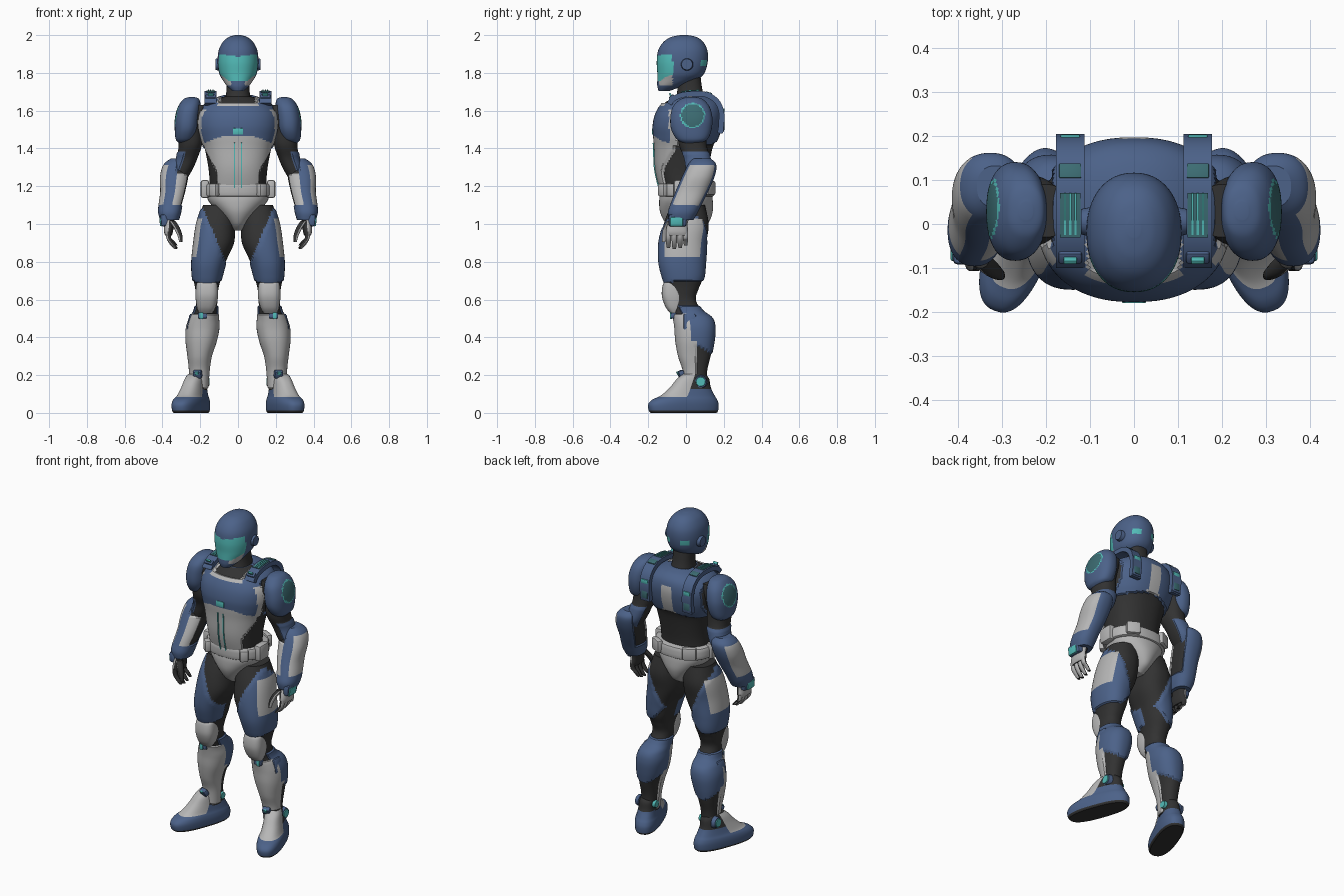
import bpy, bmesh, math
from mathutils import Matrix, Vector

if "Cube" in bpy.data.objects:
    bpy.data.objects.remove(bpy.data.objects["Cube"])

COLS = [("navy_armour", (.072, .122, .25)), ("light_grey", (.47, .47, .47)), ("black_suit", (.032, .032, .032)),
        ("bright_teal", (.085, .5, .48)), ("dim_teal", (.045, .15, .17))]
MATS = []
for nm, c in COLS:
    m = bpy.data.materials.new(nm)
    m.diffuse_color = (*c, 1)
    m.use_nodes = True
    m.node_tree.nodes["Principled BSDF"].inputs["Base Color"].default_value = m.diffuse_color
    MATS.append(m)
NAVY, GREY, BLACK, TEAL, DIM = range(5)

def finish(bm, name, mirror=False, sharp=32):
    bmesh.ops.recalc_face_normals(bm, faces=bm.faces)
    for f in bm.faces:
        f.smooth = True
    for e in bm.edges:
        e.smooth = len(e.link_faces) == 2 and e.calc_face_angle(0) < math.radians(sharp)
    me = bpy.data.meshes.new(name)
    bm.to_mesh(me)
    bm.free()
    for m in MATS:
        me.materials.append(m)
    ob = bpy.data.objects.new(name, me)
    bpy.context.collection.objects.link(ob)
    if mirror:
        ob.modifiers.new("mirror", 'MIRROR').use_mirror_merge = False
    return ob

def spline(pts, k):
    out = []
    for i in range(len(pts) - 1):
        a, b, c, d = pts[max(i - 1, 0)], pts[i], pts[i + 1], pts[min(i + 2, len(pts) - 1)]
        for s in range(k):
            t = s / k
            out.append([.5 * (2 * q + (r - p) * t + (2 * p - 5 * q + 4 * r - w) * t * t
                        + (3 * q - p - 3 * r + w) * t ** 3) for p, q, r, w in zip(a, b, c, d)])
    return out + [list(pts[-1])]

# Stacked rounded sections (centre x, z, half width, front y, back y); rule picks each face colour
def loft(name, rings, rule, n=48, k=6, p=2.3, up=.006, mirror=False, spin=0):
    bm = bmesh.new()
    col = rule if callable(rule) else (lambda *a: rule)
    rows = []
    for cx, z, rx, y0, y1 in spline(rings, k):
        row = []
        for j in range(n):
            a = 2 * math.pi * j / n
            c, s = math.cos(a), math.sin(a)
            row.append(bm.verts.new((cx + rx * math.copysign(abs(c) ** (2 / p), c),
                       (y0 + y1) / 2 + (y1 - y0) / 2 * math.copysign(abs(s) ** (2 / p), s), z)))
        rows.append(row)
    for r0, r1 in zip(rows, rows[1:]):
        for j in range(n):
            f = bm.faces.new((r0[j], r0[(j + 1) % n], r1[(j + 1) % n], r1[j]))
            a = 2 * math.pi * (j + .5) / n
            f.material_index = col(*f.calc_center_median(), math.cos(a), math.sin(a))
    for row in (rows[0], rows[-1]):
        f = bm.faces.new(row)
        f.material_index = col(*f.calc_center_median(), 0, 0)
    bmesh.ops.recalc_face_normals(bm, faces=bm.faces)
    bm.normal_update()
    # armour plates stand proud of the black suit
    if callable(rule) and up:
        move = [(v, v.normal * up) for v in bm.verts if all(f.material_index != BLACK for f in v.link_faces)]
        for v, d in move:
            v.co += d
    if spin:
        bmesh.ops.rotate(bm, verts=bm.verts, cent=(.205, .07, 0), matrix=Matrix.Rotation(spin, 3, 'Z'))
    return finish(bm, name, mirror)

def box(name, loc, size, mat, rot=(0, 0, 0), bevel=.006, mirror=False):
    bm = bmesh.new()
    bmesh.ops.create_cube(bm, size=1)
    bmesh.ops.scale(bm, vec=size, verts=bm.verts)
    bmesh.ops.bevel(bm, geom=bm.edges[:], offset=bevel, segments=2, affect='EDGES', profile=.5)
    for i, ax in enumerate("XYZ"):
        bmesh.ops.rotate(bm, verts=bm.verts, matrix=Matrix.Rotation(rot[i], 3, ax))
    bmesh.ops.translate(bm, vec=loc, verts=bm.verts)
    for f in bm.faces:
        f.material_index = mat
    return finish(bm, name, mirror)

# Disc whose axis points along x
def disc(name, loc, r, depth, mat, tilt=0):
    bm = bmesh.new()
    bmesh.ops.create_cone(bm, cap_ends=True, segments=28, radius1=r, radius2=r * .85, depth=depth)
    bmesh.ops.rotate(bm, verts=bm.verts, matrix=Matrix.Rotation(math.pi / 2 + tilt, 3, 'Y'))
    bmesh.ops.translate(bm, vec=loc, verts=bm.verts)
    for f in bm.faces:
        f.material_index = mat
    return finish(bm, name, True)

# Flat band swept along a (y, z) path at fixed x
def ribbon(name, x, path, w, t, mat, k=4):
    bm = bmesh.new()
    pts = [Vector(q) for q in spline(path, k)]
    rows = []
    for i, q in enumerate(pts):
        d = (pts[min(i + 1, len(pts) - 1)] - pts[max(i - 1, 0)]).normalized()
        nv = Vector((-d.y, d.x)) * t / 2
        rows.append([bm.verts.new((x + sx * w / 2, q.x + s * nv.x, q.y + s * nv.y))
                     for sx, s in ((-1, -1), (1, -1), (1, 1), (-1, 1))])
    for a, b in zip(rows, rows[1:]):
        for j in range(4):
            bm.faces.new((a[j], a[(j + 1) % 4], b[(j + 1) % 4], b[j]))
    bm.faces.new(rows[0])
    bm.faces.new(rows[-1])
    for f in bm.faces:
        f.material_index = mat
    return finish(bm, name, True)

# Helmet with visor, jaw and ear discs
def helmet_rule(x, y, z, u, v):
    ax = abs(x)
    if y < -.07 and z < 1.885 + .15 * ax:
        if z > 1.755 + .75 * max(0, ax - .045):
            return TEAL
        if z > 1.735 and ax > .035:
            return GREY
    if y > .06 and 1.84 < z < 1.865 and .03 < ax < .08:
        return TEAL
    return NAVY
loft("helmet", [(0, 1.705, .03, -.145, -.085), (0, 1.73, .058, -.152, -.02), (0, 1.765, .083, -.152, .06),
                (0, 1.80, .1, -.152, .098), (0, 1.86, .108, -.155, .115), (0, 1.92, .102, -.147, .113),
                (0, 1.965, .079, -.118, .09), (0, 1.99, .048, -.078, .055), (0, 2.0, .015, -.03, .01)],
     helmet_rule, n=64, k=8, up=0, p=2.2)
disc("ear_disc", (.108, .005, 1.845), .034, .024, NAVY)
loft("neck", [(0, 1.58, .085, -.07, .12), (0, 1.66, .068, -.055, .1), (0, 1.72, .06, -.045, .085),
              (0, 1.8, .06, -.05, .075)], BLACK)

# Torso
def torso_rule(x, y, z, u, v):
    ax = abs(x)
    if v < 0:
        if z > 1.62 and ax < .105:
            return GREY if z < 1.638 or ax > .088 else BLACK
        if ax > .165 and -.085 < y < -.035 and 1.41 < z < 1.6:
            return GREY
        if z > 1.47 - .38 * max(0, ax - .07):
            return NAVY if ax < .185 or (y < -.06 and z < 1.52) else BLACK
        return GREY if ax < .112 + max(0, z - 1.27) * .5 and v < -.25 else BLACK
    if ax < .04 and 1.44 < z < 1.61:
        return GREY
    return NAVY if z > 1.44 - .2 * ax and ax < .185 else BLACK
loft("torso", [(0, 1.13, .15, -.11, .11), (0, 1.22, .15, -.14, .11), (0, 1.3, .157, -.156, .12),
               (0, 1.4, .176, -.16, .14), (0, 1.46, .197, -.165, .165), (0, 1.52, .21, -.168, .182),
               (0, 1.58, .206, -.155, .188), (0, 1.63, .172, -.125, .178), (0, 1.66, .115, -.085, .15),
               (0, 1.675, .07, -.06, .11)], torso_rule, n=96, k=8, up=.009)
box("chest_light", (0, -.174, 1.49), (.055, .012, .034), TEAL, bevel=.003)
ribbon("belly_light_line", .018, [(-.132, 1.16), (-.151, 1.22), (-.167, 1.3), (-.171, 1.4), (-.173, 1.43)],
       .006, .007, TEAL)

# Shoulder straps
ribbon("shoulder_strap", .145, [(-.088, 1.635), (-.07, 1.66), (-.02, 1.683), (.06, 1.69), (.12, 1.68), (.17, 1.64),
                                (.19, 1.57), (.18, 1.48)], .064, .028, NAVY)
ribbon("strap_top_panel", .145, [(-.03, 1.697), (.02, 1.703), (.07, 1.706)], .046, .004, DIM)
for i in range(3):
    ribbon("strap_light_%d" % i, .133 + .012 * i, [(-.025, 1.7), (.02, 1.706), (.07, 1.709)], .005, .005, TEAL)
box("strap_front_block", (.145, -.07, 1.665), (.054, .03, .035), NAVY, (.6, 0, 0), mirror=True)
box("strap_front_light", (.145, -.083, 1.685), (.03, .01, .016), TEAL, (.6, 0, 0), .002, True)
box("strap_back_plate", (.145, .12, 1.692), (.05, .035, .012), DIM, (-.3, 0, 0), .003, True)
box("strap_back_light", (.145, .198, 1.6), (.045, .01, .025), TEAL, bevel=.003, mirror=True)
box("strap_back_block", (.145, .185, 1.52), (.06, .03, .07), NAVY, mirror=True)
box("strap_back_panel", (.145, .199, 1.52), (.04, .008, .045), DIM, bevel=.002, mirror=True)

# Pelvis and belt
loft("pelvis", [(0, .965, .035, -.06, .065), (0, 1.0, .055, -.105, .115), (0, 1.06, .105, -.136, .14),
                (0, 1.12, .155, -.142, .142), (0, 1.17, .17, -.135, .135)], GREY, p=2.1)
loft("belt", [(0, 1.145, .172, -.138, .14), (0, 1.155, .18, -.145, .148), (0, 1.205, .178, -.146, .145),
              (0, 1.215, .166, -.136, .135)], GREY, k=3)
box("belt_side_pouch", (.175, -.02, 1.185), (.045, .09, .095), GREY, bevel=.012, mirror=True)
box("belt_front_pouch", (.125, -.12, 1.18), (.05, .04, .07), GREY, (0, 0, .7), .01, True)
box("belt_back_pouch", (.11, .125, 1.19), (.08, .035, .075), GREY, (0, 0, -.5), .01, True)

# Legs
def leg_rule(x, y, z, u, v):
    if z > .66:
        if .82 < z < 1.025 and u > .72:
            return GREY
        low = .675 + (.02 * abs(u) if v < 0 else .02 + .12 * max(0, -u))
        side = .17 - .42 * (1.05 - z) + (.03 if v > 0 else 0)
        return NAVY if low < z < 1.08 and x > side else BLACK
    if z < .525 and v < .1 - (.25 if z > .38 else 0) and z > .13:
        return GREY
    if .36 - .05 * v < z < .565 and v > -.45:
        return NAVY
    return BLACK
loft("leg", [(.1, 1.1, .085, -.08, .1), (.116, 1.0, .1, -.118, .12), (.126, .9, .105, -.14, .108),
             (.153, .8, .088, -.14, .1), (.163, .72, .075, -.122, .092), (.165, .66, .062, -.1, .068),
             (.165, .6, .056, -.09, .052), (.17, .54, .06, -.07, .085), (.18, .5, .073, -.062, .135),
             (.187, .45, .082, -.055, .15), (.195, .38, .076, -.05, .145), (.203, .3, .058, -.035, .13),
             (.205, .22, .048, -.01, .112), (.208, .12, .045, -.005, .11)], leg_rule, n=72, k=8, up=.007, mirror=True)
loft("knee_guard", [(.165, .695, .04, -.105, -.06), (.165, .68, .055, -.122, -.03), (.165, .62, .06, -.128, -.01),
                    (.168, .56, .05, -.108, -.015), (.172, .525, .034, -.08, -.03)], GREY, p=2.8, mirror=True)
box("knee_joint", (.188, -.06, .515), (.05, .04, .03), NAVY, mirror=True)
box("knee_light", (.195, -.08, .515), (.02, .012, .035), TEAL, bevel=.003, mirror=True)
box("shin_side_cap", (.25, .02, .48), (.03, .07, .09), NAVY, (0, -.2, 0), .012, True)

# Boots
def boot_rule(x, y, z, u, v):
    if z < .012:
        return BLACK
    if z > .085 and v < -.1:
        return GREY
    return NAVY if z < .13 else BLACK
loft("boot", [(.218, 0, .062, -.205, .16), (.218, .012, .07, -.215, .168), (.218, .045, .073, -.218, .17),
              (.218, .07, .07, -.195, .162), (.217, .093, .062, -.145, .148), (.215, .135, .054, -.095, .128),
              (.212, .18, .048, -.055, .12), (.21, .205, .04, -.02, .1)],
     boot_rule, n=64, p=2.5, up=0, mirror=True, spin=math.radians(20))
disc("outer_ankle_disc", (.262, .078, .165), .036, .024, NAVY)
disc("outer_ankle_light", (.272, .078, .165), .028, .014, TEAL)
disc("inner_ankle_light", (.16, .07, .165), .024, .02, TEAL, math.pi)
box("ankle_front_block", (.214, -.025, .205), (.045, .03, .04), NAVY, (.5, 0, .25), mirror=True)
box("ankle_front_light", (.218, -.043, .21), (.018, .01, .02), TEAL, (.5, 0, .25), .002, True)

# Arms
def upper_arm_rule(x, y, z, u, v):
    return NAVY if z < 1.38 and (u > .2 or v > .5) else BLACK
loft("upper_arm", [(.2, 1.63, .05, -.03, .09), (.235, 1.57, .065, -.05, .11), (.252, 1.5, .065, -.045, .107),
                   (.253, 1.42, .062, -.038, .11), (.268, 1.35, .054, -.01, .125), (.29, 1.29, .05, 0, .13),
                   (.31, 1.24, .04, .01, .11)], upper_arm_rule, mirror=True)
def pad_rule(x, y, z, u, v):
    d = math.hypot(y - .035, z - 1.575)
    if u > 0 and d < .066:
        return TEAL if d > .059 else DIM
    return NAVY
loft("shoulder_pad", [(.245, 1.672, .015, .01, .05), (.247, 1.66, .042, -.03, .09), (.258, 1.62, .06, -.07, .125),
                      (.268, 1.56, .066, -.083, .14), (.273, 1.5, .062, -.078, .135), (.28, 1.45, .05, -.05, .115),
                      (.285, 1.43, .03, -.02, .08)], pad_rule, n=80, k=8, up=0, mirror=True)
def forearm_rule(x, y, z, u, v):
    if z < 1.1 or z > 1.32:
        return NAVY
    if u > .55 and z < 1.31:
        return GREY
    if u > -.1 or v > .6:
        return NAVY
    return GREY if v < -.5 and z < 1.27 else BLACK
loft("forearm", [(.315, 1.34, .04, .04, .13), (.325, 1.31, .065, .015, .155), (.335, 1.25, .072, -.015, .145),
                 (.343, 1.17, .063, -.05, .11), (.357, 1.1, .058, -.078, .075), (.362, 1.06, .055, -.09, .055),
                 (.362, 1.025, .045, -.085, .035)], forearm_rule, n=64, k=8, mirror=True)
box("wrist_block", (.39, -.045, 1.02), (.04, .095, .065), NAVY, (0, .1, 0), .012, True)
box("wrist_light", (.408, -.05, 1.012), (.014, .068, .048), TEAL, (0, .1, 0), .005, True)

# Hands
def hand_rule(x, y, z, u, v):
    return GREY if u > .1 else BLACK
loft("palm", [(.362, 1.04, .03, -.08, .02), (.365, 1.0, .027, -.098, .008), (.368, .96, .024, -.106, .012),
              (.368, .94, .018, -.1, .008)], hand_rule, n=24, k=3, up=0, mirror=True)
for i, y in enumerate((-.093, -.062, -.031, -.002)):
    d = (.006, 0, .005, .018)[i]
    loft("finger_%d" % i, [(.37, .96, .013, y - .014, y + .014), (.366, .925, .013, y - .014, y + .014),
                           (.35, .893 + d, .012, y - .013, y + .013), (.328, .868 + d, .009, y - .009, y + .009)],
         hand_rule, n=14, k=3, up=0, mirror=True)
loft("thumb", [(.348, 1.015, .018, -.1, -.06), (.325, .98, .017, -.12, -.082), (.308, .94, .013, -.127, -.1),
               (.302, .905, .009, -.127, -.108)], hand_rule, n=14, k=3, up=0, mirror=True)
